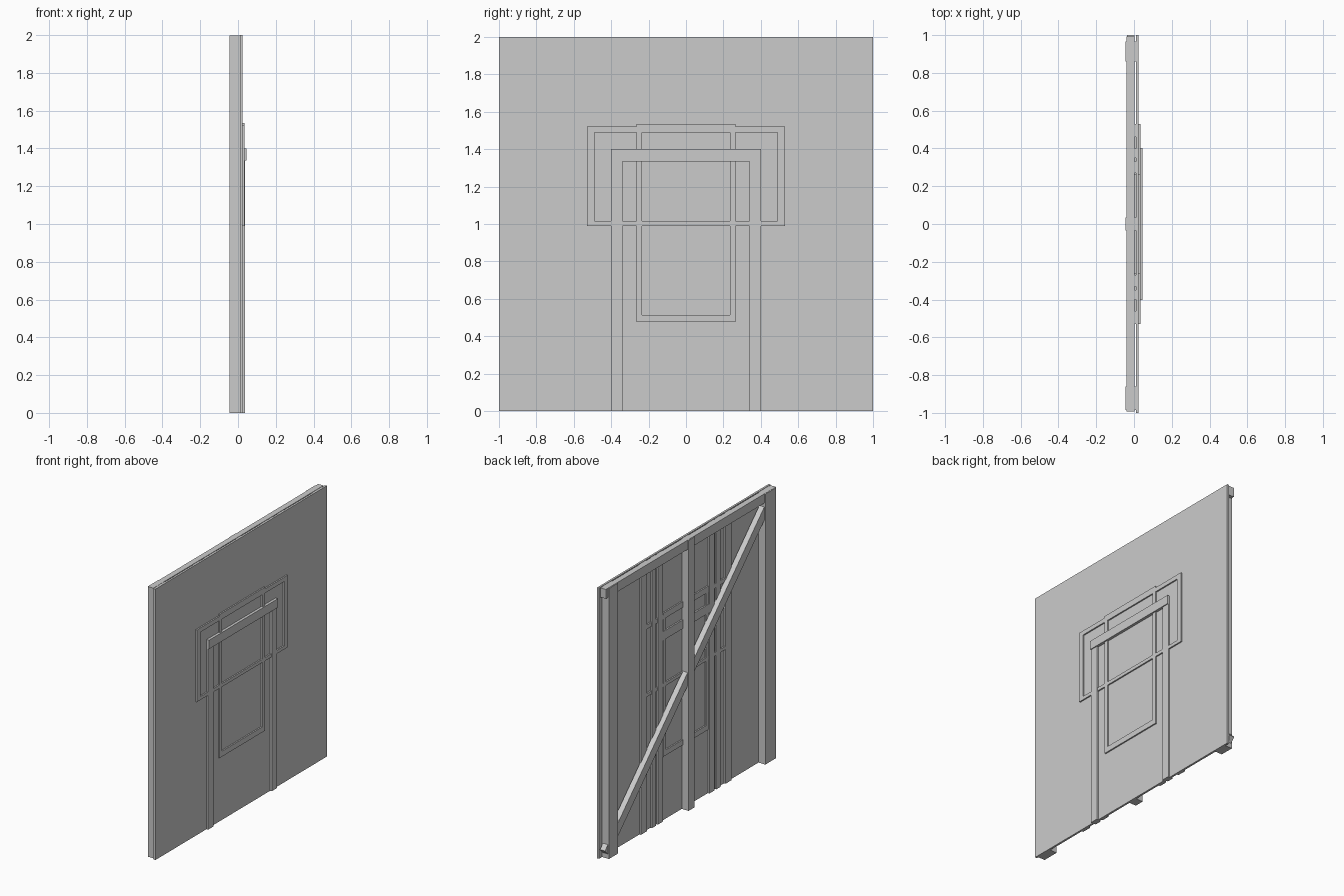
import bpy, math

if "Cube" in bpy.data.objects:
    bpy.data.objects.remove(bpy.data.objects["Cube"])

def box(name, x, y, z):
    """Box from (min, max) ranges."""
    bpy.ops.mesh.primitive_cube_add(size=1, location=[sum(r) / 2 for r in (x, y, z)])
    o = bpy.context.object
    o.name = name
    o.scale = [r[1] - r[0] for r in (x, y, z)]
    bpy.ops.object.transform_apply(location=False, rotation=False, scale=True)
    return o

def pair(name, x, y, z):
    """Same box on both sides of y = 0."""
    box(name + "_left", x, y, z)
    box(name + "_right", x, (-y[1], -y[0]), z)

# Face sheet
box("face_panel", (0.01, 0.025), (-1, 1), (0, 2))

# Rear frame: top rail and three uprights
BACK = -0.046
box("top_rail", (-0.04, 0.003), (-0.992, 0.992), (1.93, 1.999))
box("hinge_post", (BACK, 0.01), (-0.985, -0.86), (0, 1.997))
box("latch_post", (BACK, 0.01), (0.86, 0.965), (0, 1.997))
box("middle_post", (BACK, 0.01), (-0.035, 0.035), (0, 1.997))

# Diagonal brace running corner to corner through the posts
(y0, z0), (y1, z1) = (-0.96, 1.95), (0.975, 0.045)
length = math.hypot(y1 - y0, z1 - z0)
brace = box("diagonal_brace", (-0.0205, 0.0205), (-length / 2, length / 2), (-0.035, 0.035))
brace.location = (-0.0175, (y0 + y1) / 2, (z0 + z1) / 2)
brace.rotation_euler.x = math.atan2(z1 - z0, y1 - y0)

# Thin vertical backing strips, full height behind the panel
for i, y in enumerate([(0.27, 0.33), (0.35, 0.40), (0.46, 0.53)]):
    pair(f"backing_strip_{i}", (-0.002, 0.01), y, (0, 1.996))

# Raised trim on the face, repeated as backing behind the panel
for name, x, back in (("trim", (0.025, 0.035), 0), ("backing", (0.0, 0.01), 1)):
    # tall central frame
    pair(name + "_centre_stile", x, (0.235, 0.265), (0.475, 1.535))
    box(name + "_centre_top", x, (-0.235, 0.235), (1.49, 1.535))
    box(name + "_centre_bottom", x, (-0.235, 0.235), (0.475, 0.515))
    # wide frame crossing it
    box(name + "_cross_bar", x, (-0.235, 0.235), (0.99, 1.015))
    pair(name + "_wing_bottom", x, (0.265, 0.53), (0.99, 1.015))
    pair(name + "_wing_top", x, (0.265, 0.53), (1.49, 1.522))
    pair(name + "_wing_stile", x, (0.49, 0.53), (1.015, 1.49))
box("lintel_backing", (-0.001, 0.01), (-0.27, 0.27), (1.335, 1.40))

# Gateway motif: two posts and a lintel
pair("gateway_post", (0.025, 0.038), (0.34, 0.402), (0, 1.335))
box("gateway_lintel", (0.025, 0.045), (-0.402, 0.402), (1.335, 1.40))
